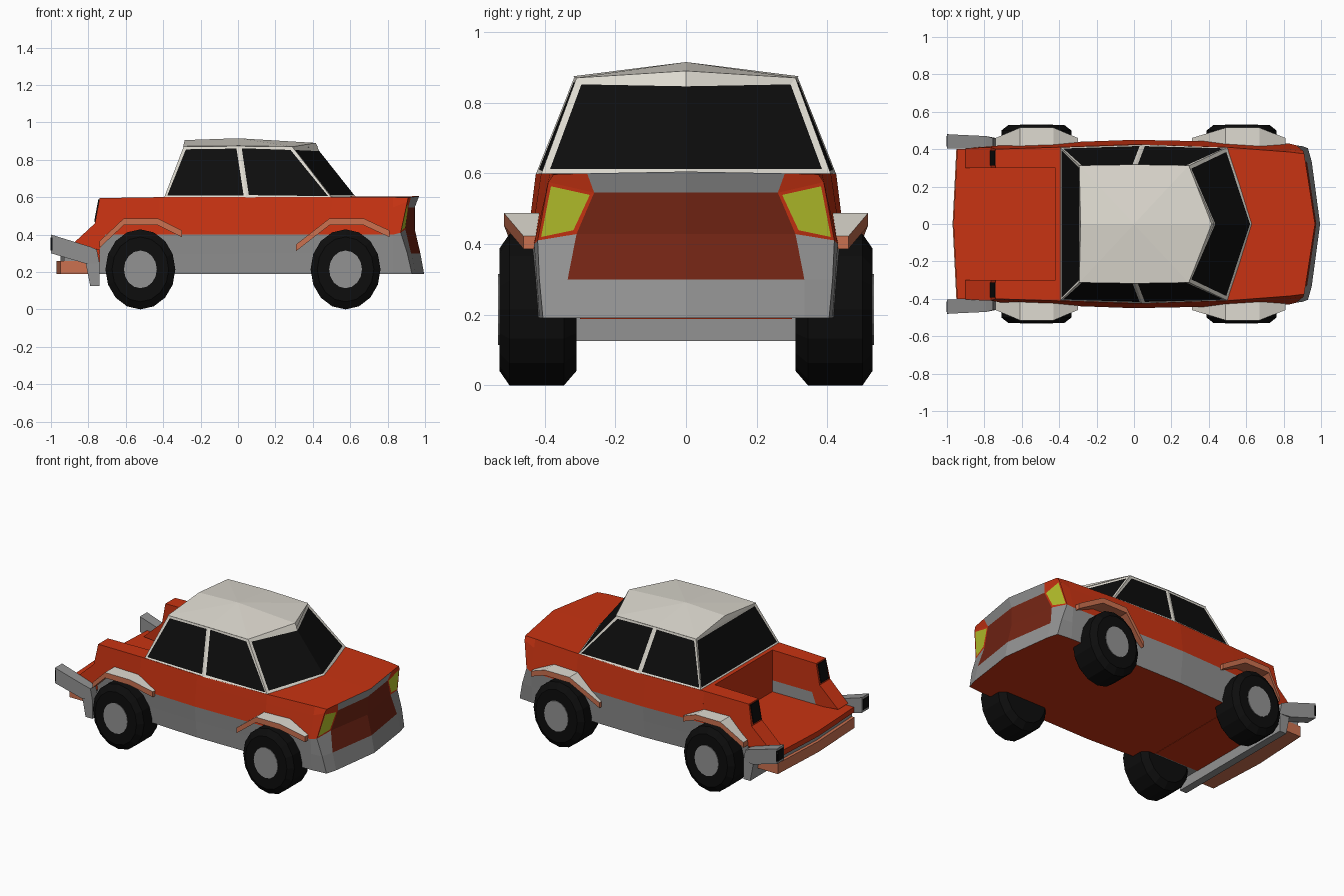
import bpy, bmesh, math

if "Cube" in bpy.data.objects:
    bpy.data.objects.remove(bpy.data.objects["Cube"])

def material(name, r, g, b):
    m = bpy.data.materials.new(name)
    m.diffuse_color = (r, g, b, 1)
    m.use_nodes = True
    m.node_tree.nodes["Principled BSDF"].inputs["Base Color"].default_value = m.diffuse_color
    return m

RED = material("body red", .58, .033, .006)
GREY = material("trim grey", .29, .29, .29)
CREAM = material("cream", .74, .71, .64)
BLACK = material("black", .004, .004, .004)
COPPER = material("copper", .60, .165, .08)
YELLOW = material("lamp yellow", .48, .55, .025)
DARK = material("grille dark red", .17, .018, .007)

def finish(name, bm, mats, mirror=True):
    bmesh.ops.recalc_face_normals(bm, faces=bm.faces)
    me = bpy.data.meshes.new(name)
    bm.to_mesh(me)
    bm.free()
    for m in mats:
        me.materials.append(m)
    ob = bpy.data.objects.new(name, me)
    bpy.context.collection.objects.link(ob)
    if mirror:
        mod = ob.modifiers.new("mirror", 'MIRROR')
        mod.use_axis = (False, True, False)
    return ob

def prism(name, pts, y0, y1, mat, mirror=True):
    """Extrude an x-z outline from y0 to y1 (y1 may vary per point)."""
    bm = bmesh.new()
    n = len(pts)
    outer = y1 if isinstance(y1, list) else [y1] * n
    a = [bm.verts.new((x, y0, z)) for x, z in pts]
    b = [bm.verts.new((x, y, z)) for (x, z), y in zip(pts, outer)]
    bm.faces.new(a)
    bm.faces.new(b)
    for i in range(n):
        k = (i + 1) % n
        bm.faces.new((a[i], a[k], b[k], b[i]))
    return finish(name, bm, [mat], mirror)

def slab(name, z0, z1, x_in, x_out, y, mat, tip=.02):
    """Horizontal slab whose rear edge comes to a shallow point."""
    bm = bmesh.new()
    plan = [(x_in, -y), (x_in, y), (x_out + tip, y), (x_out, 0), (x_out + tip, -y)]
    f = bm.faces.new([bm.verts.new((px, py, z0)) for px, py in plan])
    r = bmesh.ops.extrude_face_region(bm, geom=[f], use_keep_orig=True)
    for v in r["geom"]:
        if isinstance(v, bmesh.types.BMVert):
            v.co.z = z1
    finish(name, bm, [mat], False)

# Main body: columns of five points running from the rear wall round to the nose
cols = []
for x, b, m, t in [(-.42, .41, .435, .41), (0, .43, .45, .425),
                   (.5, .425, .44, .41), (.83, .415, .43, .385)]:
    ys = [b, (b + m) / 2, m, m + (t - m) * .72, t]
    cols.append(list(zip([x] * 5, ys, [.19, .30, .40, .545, .60])))
cols.append([(.93, .405, .19), (.905, .415, .30), (.87, .42, .41), (.905, .39, .575), (.91, .375, .597)])
cols.append([(.95, .335, .19), (.925, .335, .30), (.895, .31, .428), (.91, .26, .545), (.925, .28, .60)])
cols.append([(.995, 0, .19), (.975, 0, .30), (.945, 0, .428), (.945, 0, .545), (.968, 0, .605)])
bm = bmesh.new()
V = [[bm.verts.new(p) for p in c] for c in cols]
lamp = None
for i in range(len(V) - 1):
    for j in range(4):
        f = bm.faces.new((V[i][j], V[i + 1][j], V[i + 1][j + 1], V[i][j + 1]))
        if i == 5:
            f.material_index = (1, 3, 3, 1)[j]
        else:
            f.material_index = 1 if j < 2 else 0
        if i == 4 and j == 2:
            lamp = f
low = bm.verts.new((-.42, 0, .19))
high = bm.verts.new((-.42, 0, .60))
bm.faces.new([c[0] for c in V] + [low])
bm.faces.new([c[4] for c in V] + [high])
bm.faces.new(V[0] + [high, low])
bmesh.ops.recalc_face_normals(bm, faces=bm.faces)
bmesh.ops.inset_individual(bm, faces=[lamp], thickness=.014)
lamp.material_index = 2
finish("main_body", bm, [RED, GREY, YELLOW, DARK])

# Rear side pods beside the open bed, and the bed itself
prism("rear_pod", [(-.42, .60), (-.74, .595), (-.765, .46), (-.90, .335), (-.74, .32), (-.71, .40), (-.42, .40)],
      .30, [.41, .40, .41, .405, .41, .42, .435], RED)
prism("rear_sill", [(-.42, .40), (-.71, .40), (-.74, .32), (-.74, .19), (-.42, .19)],
      .30, [.435, .42, .41, .40, .41], GREY)
slab("bed_floor", .29, .325, -.42, -.965, .40, RED)
slab("bed_underside", .188, .29, -.42, -.80, .30, RED, 0)
slab("rear_trim", .26, .29, -.78, -.95, .40, GREY)
slab("rear_bumper_bar", .19, .26, -.80, -.97, .40, COPPER)
prism("tail_lamp", [(-.747, .588), (-.769, .47), (-.76, .47), (-.738, .588)], .312, .392, BLACK)

# Rear bumper: corner arms with black ends, and a hanging cross bar
prism("bumper_arm", [(-1, .40), (-1, .30), (-.815, .245), (-.74, .245), (-.755, .32), (-.79, .335)],
      .405, [.48, .48, .47, .46, .46, .47], GREY)
prism("bumper_arm_end", [(-1.0, .385), (-1.0, .315), (-.993, .315), (-.993, .385)], .415, .481, BLACK)
prism("bumper_end_face", [(-1.003, .385), (-1.003, .315), (-.998, .315), (-.998, .385)], .415, .47, BLACK)
prism("bumper_cross_bar", [(-.815, .25), (-.79, .125), (-.74, .125), (-.74, .25)], -.46, .46, GREY, False)

# Cabin: tapered ring of panels with inset black windows
base = [(-.395, .41), (-.395, -.41), (.045, -.425), (.5, -.41), (.635, 0), (.5, .41), (.045, .425)]
top = [(-.29, .31, .872), (-.29, -.31, .872), (.005, -.315, .875), (.29, -.31, .87),
       (.425, 0, .865), (.29, .31, .87), (.005, .315, .875)]
bm = bmesh.new()
lo = [bm.verts.new((x, y, .598)) for x, y in base]
hi = [bm.verts.new(p) for p in top]
panes = [bm.faces.new((lo[i], lo[(i + 1) % 7], hi[(i + 1) % 7], hi[i])) for i in range(7)]
bm.faces.new(hi)
bm.faces.new(lo)
bmesh.ops.recalc_face_normals(bm, faces=bm.faces)
bmesh.ops.inset_individual(bm, faces=[panes[i] for i in (0, 1, 2, 5, 6)], thickness=.02, depth=-.003)
bmesh.ops.inset_region(bm, faces=[panes[3], panes[4]], thickness=.02, depth=-.003, use_even_offset=True)
for f in panes:
    f.material_index = 1
finish("cabin", bm, [CREAM, BLACK], False)

# Roof cap: ridge along the middle
bm = bmesh.new()
for x, y, z in top:
    bm.verts.new((x * 1.01, y * 1.01, z))
for p in [(-.285, 0, .905), (0, 0, .915), (.415, 0, .89)]:
    bm.verts.new(p)
bmesh.ops.convex_hull(bm, input=bm.verts)
finish("roof", bm, [CREAM], False)

# Wheel arches: cream on the outside of the bend, copper elsewhere
def arch(name, path):
    outline = path + [(x, z - .036) for x, z in reversed(path)]
    ys = [.46, .515, .515, .46]
    ob = prism(name, outline, .38, ys + ys[::-1], COPPER)
    ob.data.materials.append(CREAM)
    for p in ob.data.polygons:
        if p.normal.z > .5:
            p.material_index = 1

arch("front_wheel_arch", [(.31, .347), (.49, .487), (.67, .487), (.81, .422)])
arch("rear_wheel_arch", [(-.74, .365), (-.61, .487), (-.43, .487), (-.30, .422)])

# Wheels: slightly oval lathed tyres with a grey hub
def lathe(name, rings, cx, mat, n=16):
    bm = bmesh.new()
    loops = []
    for y, r in rings:
        loops.append([bm.verts.new((cx + .187 * r * math.cos(2 * math.pi * k / n), y,
                                    .214 + .214 * r * math.sin(2 * math.pi * k / n))) for k in range(n)])
    for a, b in zip(loops, loops[1:]):
        for k in range(n):
            m = (k + 1) % n
            bm.faces.new((a[k], a[m], b[m], b[k]))
    bm.faces.new(loops[0])
    bm.faces.new(loops[-1])
    finish(name, bm, [mat])

for label, cx in (("front", .575), ("rear", -.522)):
    lathe(label + "_tyre", [(.31, .81), (.345, 1), (.50, 1), (.528, .81)], cx, BLACK)
    lathe(label + "_hub", [(.51, .47), (.532, .47)], cx, GREY)
